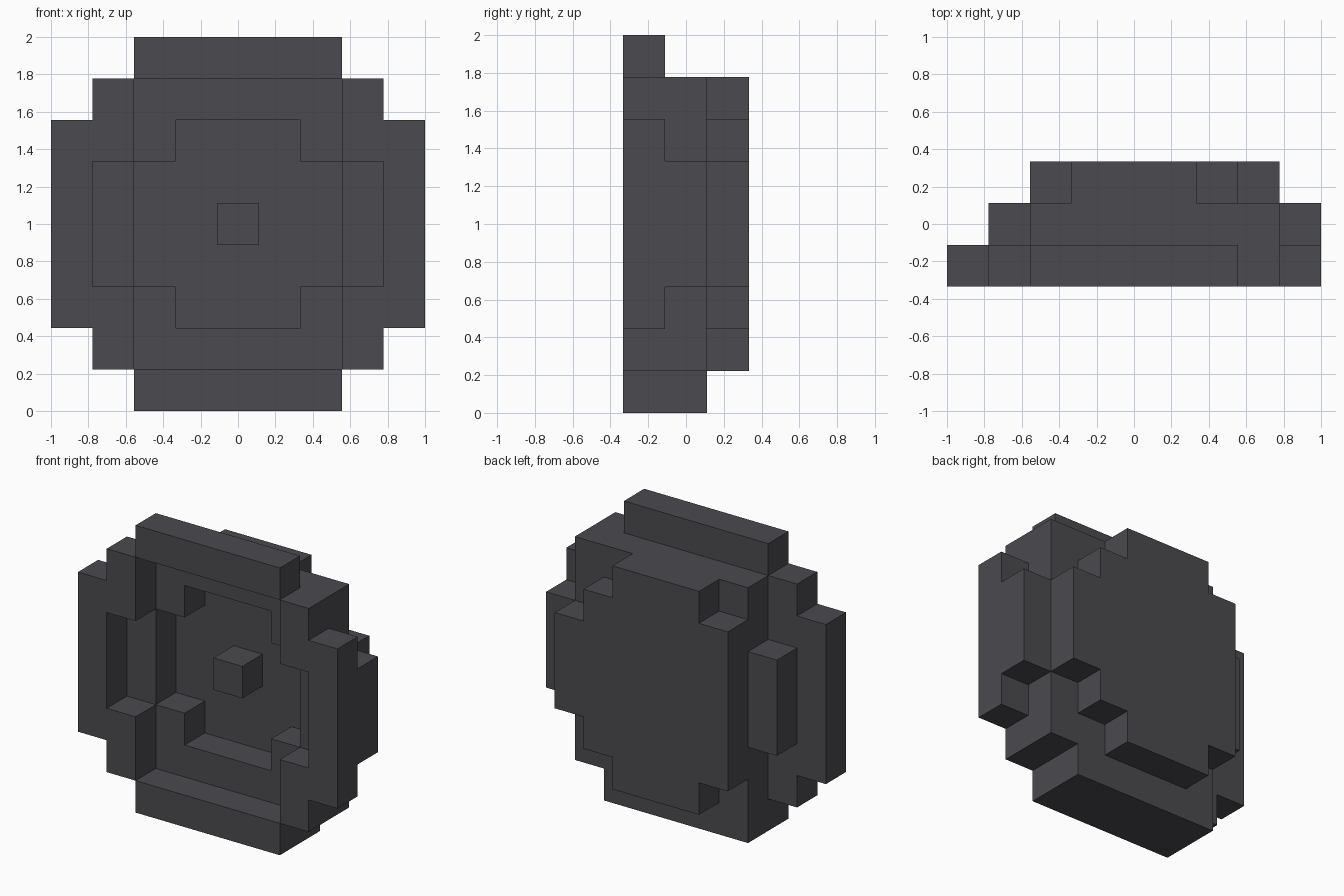
import bpy, bmesh, math
from mathutils import Vector

if "Cube" in bpy.data.objects:
    bpy.data.objects.remove(bpy.data.objects["Cube"])

U = 2 / 9  # edge of one cube; grid is 9 wide, 3 deep, 9 high

mat = bpy.data.materials.new("dark_rubber_grey")
mat.diffuse_color = (0.07, 0.07, 0.08, 1)
mat.use_nodes = True
mat.node_tree.nodes["Principled BSDF"].inputs["Base Color"].default_value = mat.diffuse_color


def block(x0, x1, y, z0, z1):
    """All grid cells in an inclusive range on depth layer y."""
    return {(x, y, z) for x in range(x0, x1 + 1) for z in range(z0, z1 + 1)}


# Front rim: stepped disc with a stepped opening
front_rim = (block(2, 6, 0, 0, 8) | block(1, 7, 0, 1, 7) | block(0, 8, 0, 2, 6)) \
    - block(2, 6, 0, 1, 7) - block(1, 7, 0, 3, 5)

# Middle ring: offset to the right and down, with a smaller opening
middle_ring = (block(2, 7, 1, 1, 7) | block(1, 8, 1, 3, 5) | block(2, 6, 1, 0, 0)) \
    - block(3, 5, 1, 2, 6) - block(2, 6, 1, 3, 5)

# Hub cube in the centre of the opening
hub = block(4, 4, 1, 4, 4)

# Back disc: closed plate with a bulge on the right
back_disc = block(3, 5, 2, 1, 7) | block(2, 6, 2, 2, 6) | block(7, 7, 2, 3, 5)

parts = {"front_rim": front_rim, "middle_ring": middle_ring,
         "hub": hub, "back_disc": back_disc}
solid = set().union(*parts.values())


def build(name, cells):
    """Outer skin of the cells, without faces hidden between cubes."""
    bm = bmesh.new()
    for c in cells:
        centre = Vector((c[0] - 4, c[1] - 1, c[2] + 0.5))
        for axis in range(3):
            for s in (-1, 1):
                n = [0, 0, 0]
                n[axis] = s
                if (c[0] + n[0], c[1] + n[1], c[2] + n[2]) in solid:
                    continue
                a, b = Vector((0, 0, 0)), Vector((0, 0, 0))
                a[(axis + 1) % 3] = 0.5
                b[(axis + 2) % 3] = 0.5 * s
                m = centre + Vector(n) * 0.5
                bm.faces.new([bm.verts.new((m + p) * U)
                              for p in (-a - b, a - b, a + b, b - a)])
    bmesh.ops.remove_doubles(bm, verts=bm.verts, dist=1e-4)
    bmesh.ops.dissolve_limit(bm, angle_limit=math.radians(1),
                             verts=bm.verts, edges=bm.edges)
    me = bpy.data.meshes.new(name)
    bm.to_mesh(me)
    bm.free()
    me.materials.append(mat)
    bpy.context.collection.objects.link(bpy.data.objects.new(name, me))


for name, cells in parts.items():
    build(name, cells)
